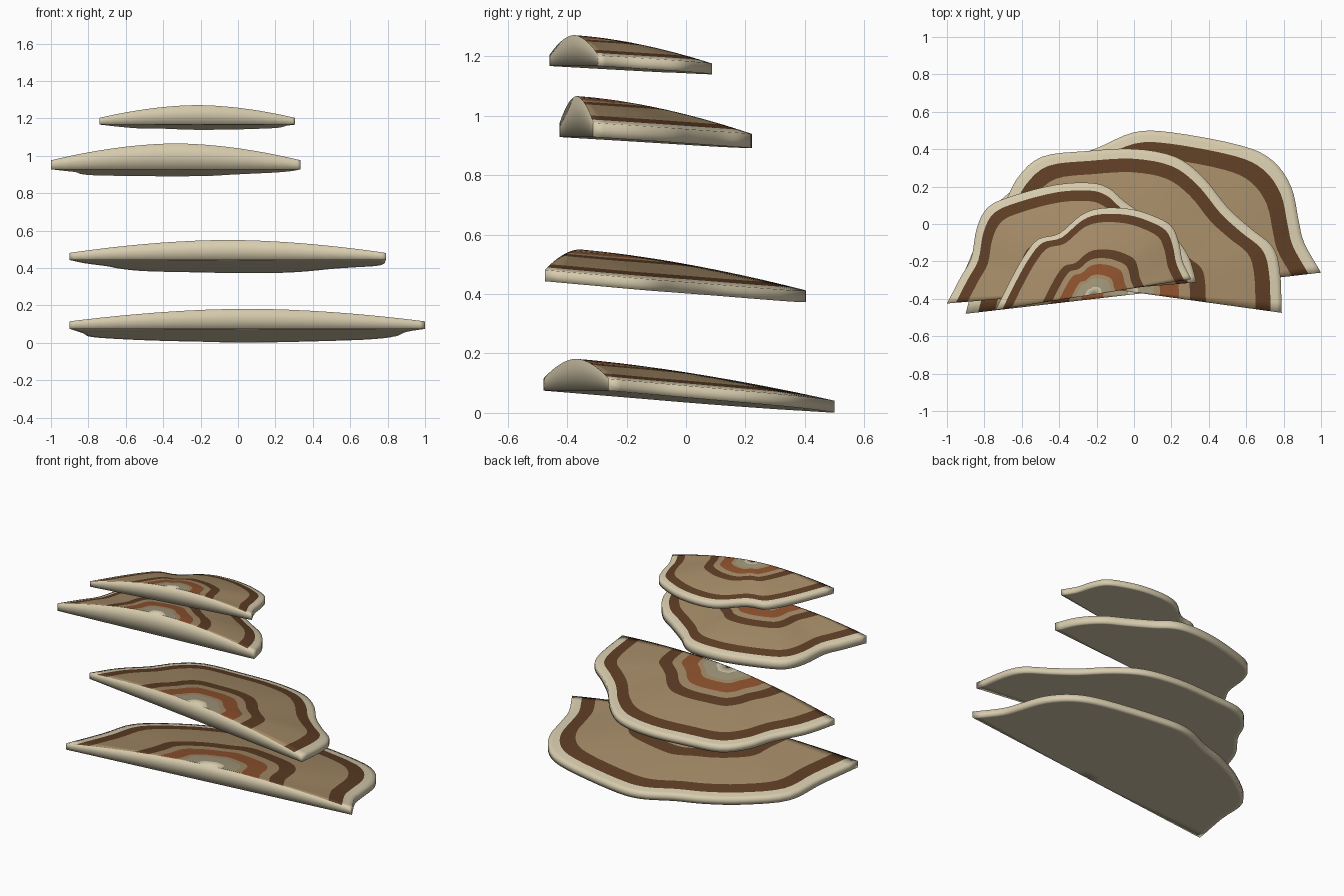
import bpy, bmesh, math
from mathutils import Vector

if "Cube" in bpy.data.objects:
    bpy.data.objects.remove(bpy.data.objects["Cube"])

# Flat colours
def mat(name, rgb):
    m = bpy.data.materials.new(name)
    m.diffuse_color = (*rgb, 1)
    m.use_nodes = True
    m.node_tree.nodes["Principled BSDF"].inputs["Base Color"].default_value = m.diffuse_color
    return m

MATS = [mat("cream", (.68, .60, .42)), mat("tan", (.37, .255, .135)),
        mat("dark_brown", (.11, .047, .018)), mat("rust", (.27, .085, .028)),
        mat("grey_tan", (.36, .31, .20))]
CREAM, TAN, BROWN, RUST, GREY = range(5)

# Growth bands: (outer radius fraction, colour) from the centre outwards
BANDS = [(.09, CREAM), (.19, GREY), (.23, TAN), (.35, RUST), (.42, TAN), (.52, BROWN),
         (.62, TAN), (.73, TAN), (.835, TAN), (.93, BROWN), (.97, CREAM), (1.0, CREAM)]


def smooth_path(pts, n=4):
    """Catmull-Rom through an open list of points."""
    p = [Vector(q) for q in pts]
    p = [2 * p[0] - p[1]] + p + [2 * p[-1] - p[-2]]
    out = []
    for i in range(1, len(p) - 2):
        a, b, c, d = p[i - 1:i + 3]
        for k in range(n):
            t = k / n
            out.append(.5 * (2 * b + (c - a) * t + (2 * a - 5 * b + 4 * c - d) * t * t
                             + (3 * b - a - 3 * c + d) * t ** 3))
    out.append(p[-2])
    return out


def shelf(name, outline, z0, slope, thick, rim):
    """Half-round bracket: domed banded top, flat underside, upright cut face."""
    path = smooth_path(outline)
    right, left = path[0], path[-1]
    centre = (right + left) / 2
    axis = (right - left).normalized()
    out_dir = Vector((-axis.y, axis.x))
    bm = bmesh.new()

    def vert(t, j, f):
        q = centre + t * (path[j] - centre)
        h = rim + (thick - rim) * (1 - t ** 1.8)
        return bm.verts.new((q.x, q.y, z0 - slope * (q - centre).dot(out_dir) + f * h))

    n = len(path)
    ts = [b[0] for b in BANDS]
    edges = []
    for f in (1, 0):                                  # top, then underside
        mid = vert(0, 0, f)
        rows = [[vert(t, j, f) for j in range(n)] for t in ts]
        for i, (t, colour) in enumerate(BANDS):
            for j in range(n - 1):
                if i == 0:
                    vs = [mid, rows[0][j], rows[0][j + 1]]
                else:
                    vs = [rows[i - 1][j], rows[i][j], rows[i][j + 1], rows[i - 1][j + 1]]
                bm.faces.new(vs).material_index = colour if f else CREAM
        edges.append(rows[-1] + [r[-1] for r in rows[-2::-1]] + [mid] + [r[0] for r in rows[:-1]])
    # rim and cut face, with a middle row
    top, bot = edges
    half = [bm.verts.new((a.co + b.co) / 2) for a, b in zip(top, bot)]
    for a, b in ((top, half), (half, bot)):
        for k in range(len(a)):
            m = (k + 1) % len(a)
            bm.faces.new([a[k], b[k], b[m], a[m]]).material_index = CREAM
    bmesh.ops.recalc_face_normals(bm, faces=bm.faces)
    for fc in bm.faces:
        fc.smooth = True
    me = bpy.data.meshes.new(name)
    bm.to_mesh(me)
    bm.free()
    for m in MATS:
        me.materials.append(m)
    bpy.context.collection.objects.link(bpy.data.objects.new(name, me))


# Outlines run from the right end round the back to the left end
shelf("bottom_shelf", [(1, -.26), (.91, -.1), (.88, .02), (.84, .2), (.74, .34), (.57, .42),
      (.2, .49), (0, .49), (-.2, .405), (-.38, .34), (-.58, .23), (-.78, .05), (-.83, -.2),
      (-.9, -.48)], .075, .086, .107, .04)
shelf("second_shelf", [(.79, -.475), (.78, -.25), (.74, -.12), (.62, -.02), (.5, .09), (.37, .25),
      (.22, .36), (0, .402), (-.25, .39), (-.49, .36), (-.62, .25), (-.7, .1), (-.82, -.06),
      (-.9, -.24)], .443, .092, .107, .038)
shelf("third_shelf", [(.335, -.312), (.29, -.17), (.2, -.05), (.08, .03), (-.05, .12), (-.13, .19),
      (-.23, .22), (-.42, .21), (-.65, .15), (-.78, .09), (-.84, -.02), (-.87, -.18), (-.93, -.29),
      (-1, -.425)], .928, .064, .138, .048)
shelf("top_shelf", [(.305, -.295), (.26, -.2), (.24, -.1), (.2, -.01), (.1, .045), (-.02, .08),
      (-.17, .085), (-.28, .05), (-.4, -.05), (-.51, -.08), (-.58, -.16), (-.65, -.28),
      (-.74, -.46)], 1.167, .062, .104, .036)
